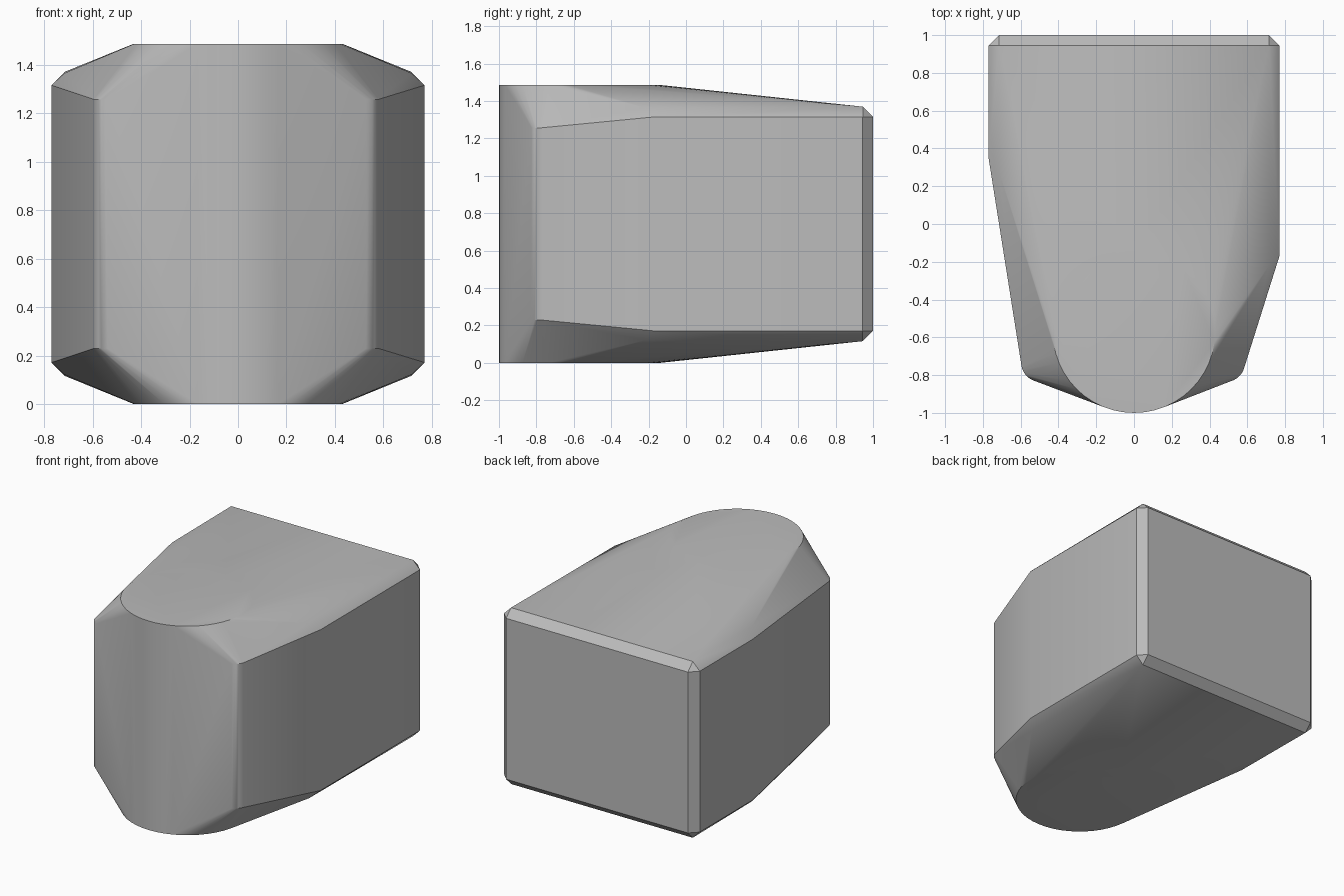
import bpy, bmesh, math

cube = bpy.data.objects.get("Cube")
if cube:
    bpy.data.objects.remove(cube, do_unlink=True)

HEIGHT = 1.486

grey = bpy.data.materials.new("plain grey")
grey.use_nodes = True
colour = (0.5, 0.5, 0.5, 1)
grey.diffuse_color = colour
grey.node_tree.nodes["Principled BSDF"].inputs["Base Color"].default_value = colour

bm = bmesh.new()


def pair(x, y, z):
    """Add a point and its copy mirrored top to bottom."""
    bm.verts.new((x, y, z))
    bm.verts.new((x, y, HEIGHT - z))


# Round nose column
STEPS = 48
for i in range(STEPS):
    a = math.tau * i / STEPS
    pair(0.43 * math.cos(a), -0.57 + 0.43 * math.sin(a), HEIGHT)

# Chamfered rear block
for side in (-1, 1):
    pair(side * 0.715, 1.0, 1.315)
    pair(side * 0.77, 0.945, 1.315)
    pair(side * 0.715, 0.945, 1.37)

# Flanks, which start to taper further back on the right
for side, start, edge in ((-1, 0.35, 0.28), (1, -0.17, -0.22)):
    pair(side * 0.77, start, 1.315)
    pair(side * 0.715, edge, 1.365)

# Rounded front corners
for side, x, y in ((-1, 0.497, -0.735), (1, 0.487, -0.735)):
    for i in range(7):
        a = math.radians(-12 - 9 * i)
        pair(side * (x + 0.1 * math.cos(a)), y + 0.1 * math.sin(a), 1.257)

# Wrap one closed skin round all the points
hull = bmesh.ops.convex_hull(bm, input=bm.verts[:])
spare = {v for v in hull["geom_interior"] + hull["geom_unused"]
         if isinstance(v, bmesh.types.BMVert)}
bmesh.ops.delete(bm, geom=list(spare), context='VERTS')
bmesh.ops.dissolve_limit(bm, angle_limit=0.005, verts=bm.verts[:], edges=bm.edges[:])
bmesh.ops.recalc_face_normals(bm, faces=bm.faces[:])

mesh = bpy.data.meshes.new("rounded_block")
bm.to_mesh(mesh)
bm.free()
mesh.materials.append(grey)
block = bpy.data.objects.new("rounded_block", mesh)
bpy.context.collection.objects.link(block)

bpy.ops.object.select_all(action='DESELECT')
block.select_set(True)
bpy.context.view_layer.objects.active = block
bpy.ops.object.shade_smooth_by_angle(angle=math.radians(30))
